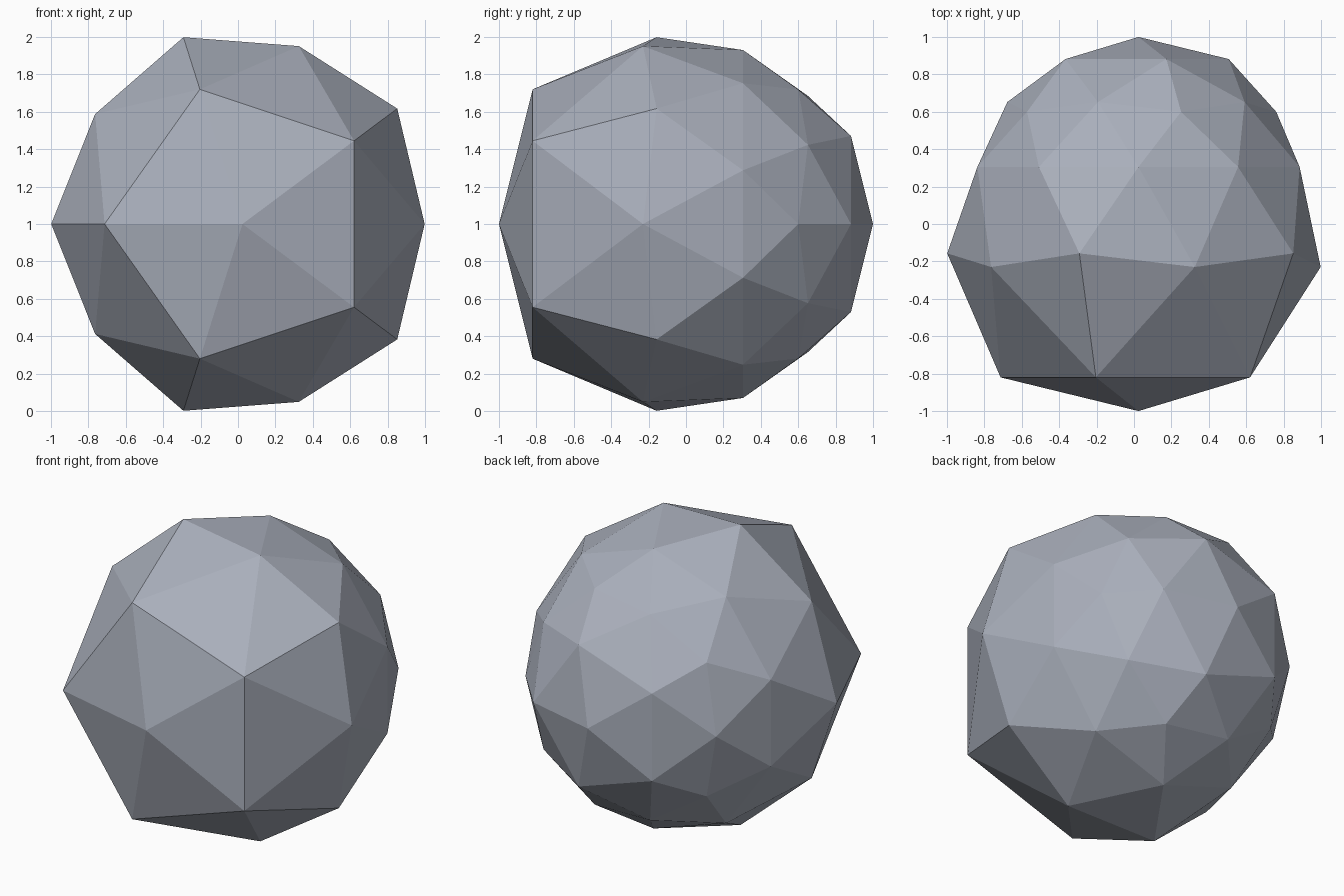
import bpy
import math

cube = bpy.data.objects.get("Cube")
if cube:
    bpy.data.objects.remove(cube, do_unlink=True)

# Flat grey stone colour
stone = bpy.data.materials.new("blue grey stone")
stone.use_nodes = True
colour = (0.40, 0.43, 0.50, 1)
stone.diffuse_color = colour
stone.node_tree.nodes["Principled BSDF"].inputs["Base Color"].default_value = colour

# Low-poly ball, its pole to be turned to the front
bpy.ops.mesh.primitive_ico_sphere_add(subdivisions=2, radius=1, location=(0, 0, 0))
boulder = bpy.context.object
boulder.name = "boulder"
boulder.data.name = "boulder"
boulder.data.materials.append(stone)

# Each ring of the ball: height on the unit sphere, new depth, new radius
RINGS = [
    (-1.0, -1.0, 0), (-0.851, -0.82, 0.757),
    (-0.526, -0.23, 1.0), (-0.447, -0.157, 1.05),
    (0, 0.305, 0.93),
    (0.447, 0.60, 0.756), (0.526, 0.652, 0.72),
    (0.851, 0.882, 0.495), (1.0, 1.0, 0),
]

# Blunt the front and taper the back, slightly narrower than tall
for v in boulder.data.vertices:
    x, y, z = v.co
    _, depth, radius = min(RINGS, key=lambda ring: abs(ring[0] - z))
    angle = math.atan2(-y, x)
    v.co = (0.024 + 0.974 * radius * math.cos(angle),
            depth,
            1 + radius * math.sin(angle))

for face in boulder.data.polygons:
    face.use_smooth = False
boulder.data.update()
